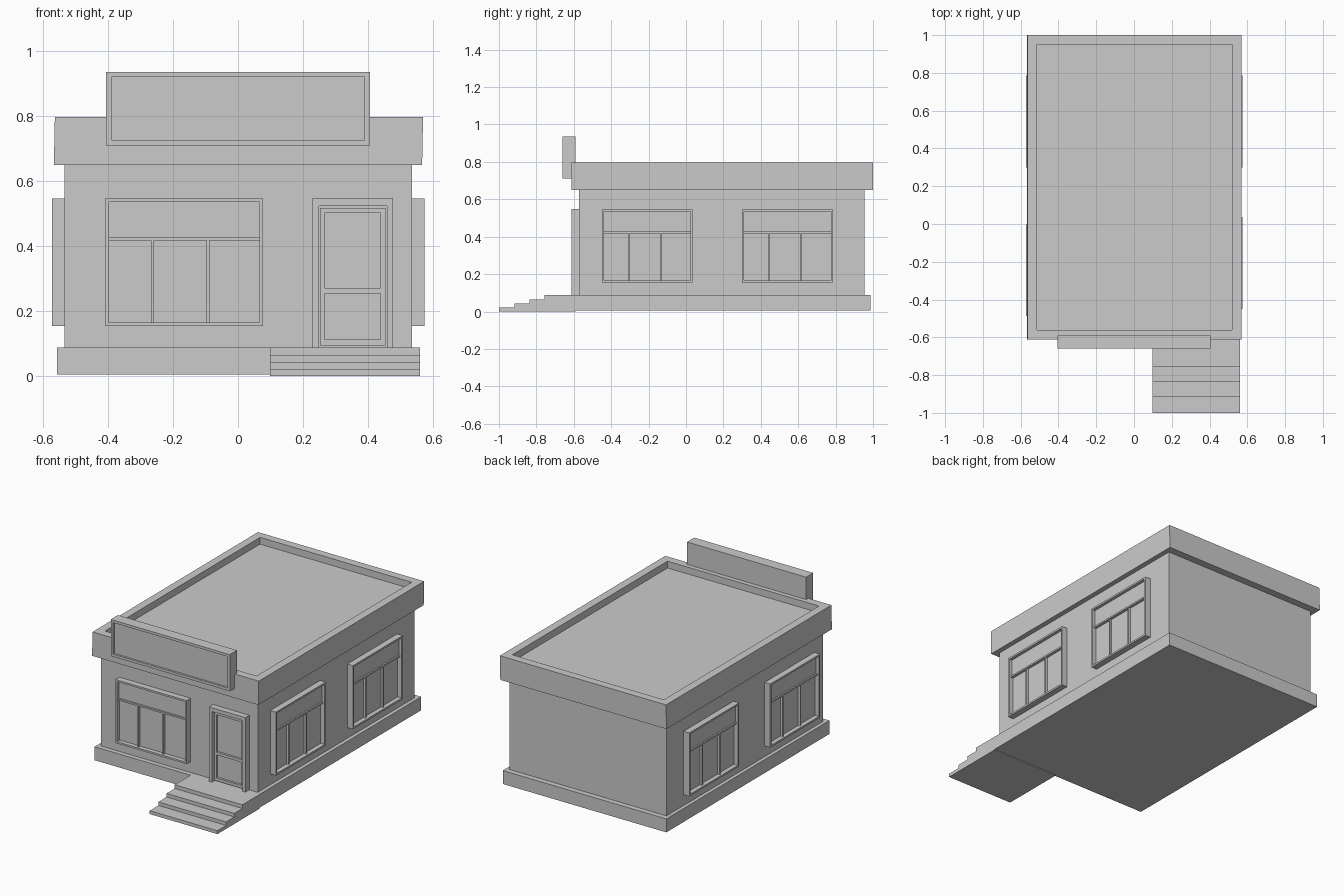
import bpy
import bmesh
from math import radians
from mathutils import Matrix, Vector

old = bpy.data.objects.get("Cube")
if old:
    bpy.data.objects.remove(old, do_unlink=True)

grey = bpy.data.materials.new("plain grey")
grey.use_nodes = True
colour = (0.6, 0.6, 0.6, 1)
grey.diffuse_color = colour
grey.node_tree.nodes["Principled BSDF"].inputs["Base Color"].default_value = colour


def finish(name, bm, place=None):
    mesh = bpy.data.meshes.new(name)
    bm.to_mesh(mesh)
    bm.free()
    mesh.materials.append(grey)
    obj = bpy.data.objects.new(name, mesh)
    bpy.context.collection.objects.link(obj)
    if place:
        obj.matrix_world = place
    return obj


def add_box(bm, x, y, z):
    """Box from three (low, high) ranges."""
    size = [b - a for a, b in (x, y, z)]
    mid = [(a + b) / 2 for a, b in (x, y, z)]
    m = Matrix.Translation(mid) @ Matrix.Diagonal((*size, 1))
    return bmesh.ops.create_cube(bm, size=1, matrix=m)["verts"]


def recess(bm, direction, border, depth):
    """Inset the face looking along direction and sink its middle."""
    direction = Vector(direction)
    bm.normal_update()
    face = max(bm.faces, key=lambda f: f.normal.dot(direction))
    bmesh.ops.inset_region(bm, faces=[face], thickness=border, use_even_offset=True)
    inner = bmesh.ops.extrude_discrete_faces(bm, faces=[face])["faces"]
    bmesh.ops.translate(bm, verts=inner[0].verts, vec=direction * -depth)


def box(name, x, y, z):
    bm = bmesh.new()
    add_box(bm, x, y, z)
    return finish(name, bm)


# Plinth and walls
box("plinth", (-0.557, 0.559), (-0.602, 0.987), (0.005, 0.088))
box("walls", (-0.535, 0.536), (-0.573, 0.954), (0.08, 0.66))

# Parapet around the sunken flat roof
bm = bmesh.new()
add_box(bm, (-0.567, 0.567), (-0.612, 1.0), (0.65, 0.798))
recess(bm, (0, 0, 1), 0.05, 0.042)
for v in bm.verts:
    v.co.x += 0.02 * (v.co.z - 0.65)
finish("parapet_roof", bm)

# Blank sign board with a raised rim
bm = bmesh.new()
add_box(bm, (-0.406, 0.406), (-0.66, -0.59), (0.71, 0.936))
recess(bm, (0, -1, 0), 0.016, 0.012)
finish("sign_board", bm)

# Stairs as an extruded step profile
tops = [0.021, 0.043, 0.065, 0.088]
edges = [-1.0, -0.916, -0.836, -0.757, -0.59]
profile = [(edges[0], 0)]
for i, top in enumerate(tops):
    profile += [(edges[i], top), (edges[i + 1], top)]
profile.append((edges[-1], 0))
bm = bmesh.new()
side = bm.faces.new([bm.verts.new((0.098, y, z)) for y, z in profile])
ext = bmesh.ops.extrude_face_region(bm, geom=[side])["geom"]
bmesh.ops.translate(bm, vec=(0.462, 0, 0),
                    verts=[g for g in ext if isinstance(g, bmesh.types.BMVert)])
bmesh.ops.recalc_face_normals(bm, faces=bm.faces)
finish("front_steps", bm)


# Windows: modelled facing -y, starting at the left edge, wall surface on y = 0
def window(name, origin, angle):
    bm = bmesh.new()
    width, depth = 0.486, 0.038
    add_box(bm, (0, width), (-depth, 0.01), (0.154, 0.546))
    recess(bm, (0, -1, 0), 0.011, 0.027)
    add_box(bm, (0.008, width - 0.008), (-0.028, 0), (0.417, 0.427))
    add_box(bm, (0.008, width - 0.008), (-0.019, 0), (0.425, 0.54))
    for x in (0.141, 0.312):
        add_box(bm, (x, x + 0.009), (-0.025, 0), (0.16, 0.42))
    place = Matrix.Translation((*origin, 0)) @ Matrix.Rotation(radians(angle), 4, "Z")
    finish(name, bm, place)


window("front_window", (-0.409, -0.573), 0)
window("left_front_window", (0.536, -0.45), 90)
window("left_rear_window", (0.536, 0.3), 90)
window("right_front_window", (-0.535, -0.002), -90)
window("right_rear_window", (-0.535, 0.786), -90)

# Door frame
bm = bmesh.new()
for x in ((0.23, 0.249), (0.459, 0.478)):
    add_box(bm, x, (-0.611, -0.56), (0.085, 0.548))
add_box(bm, (0.249, 0.459), (-0.611, -0.56), (0.524, 0.548))
finish("door_frame", bm)

# Door leaf with two sunken panels
bm = bmesh.new()
add_box(bm, (0.249, 0.459), (-0.579, -0.56), (0.088, 0.524))
for x in ((0.253, 0.267), (0.439, 0.455)):
    add_box(bm, x, (-0.592, -0.57), (0.094, 0.518))
for z in ((0.094, 0.112), (0.254, 0.271), (0.502, 0.518)):
    add_box(bm, (0.267, 0.439), (-0.592, -0.57), z)
finish("door_leaf", bm)
